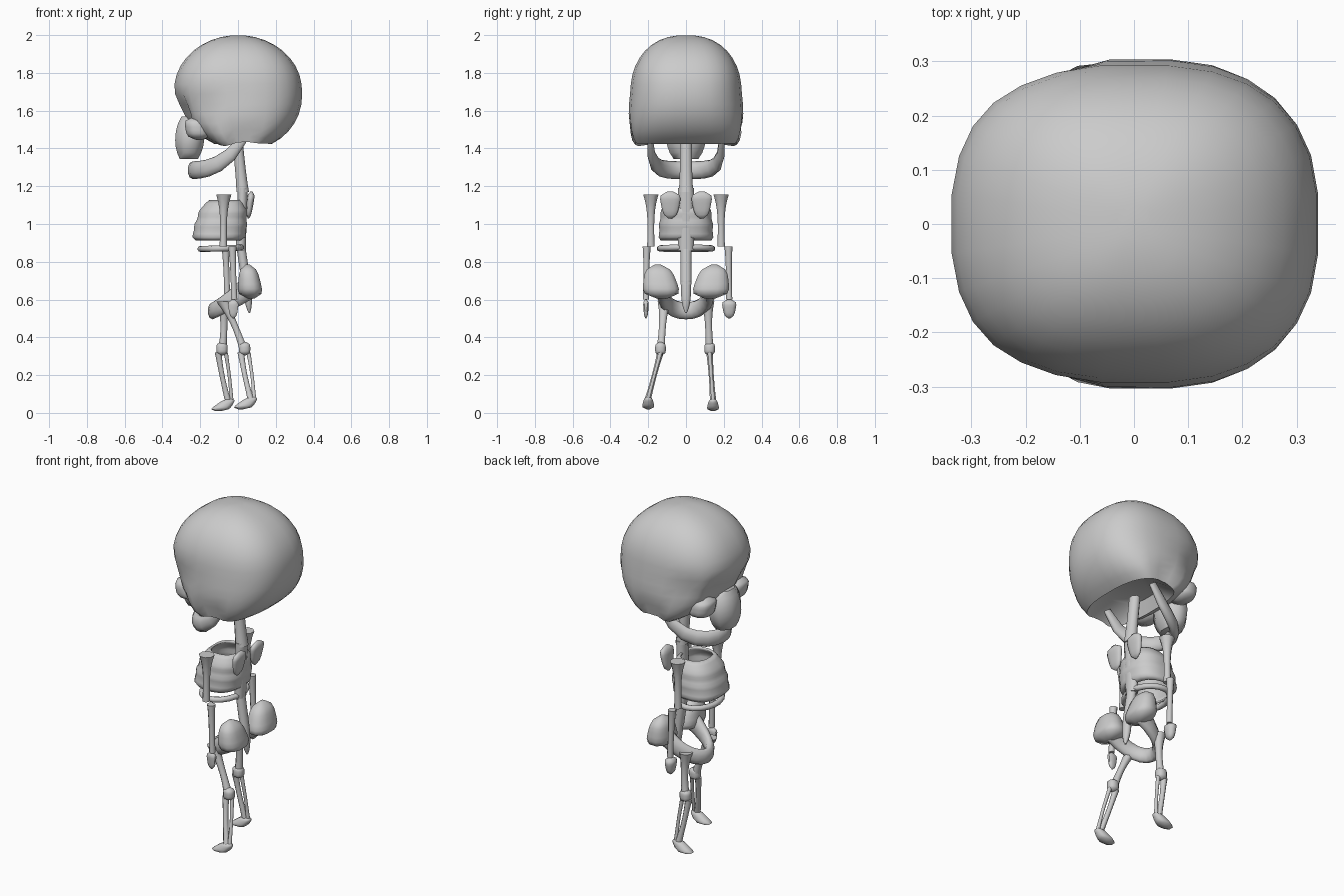
import bpy, bmesh, math
from mathutils import Vector

cube = bpy.data.objects.get("Cube")
if cube:
    bpy.data.objects.remove(cube, do_unlink=True)

grey = (.6, .6, .6, 1)
material = bpy.data.materials.new("bone grey")
material.use_nodes = True
material.diffuse_color = grey
material.node_tree.nodes["Principled BSDF"].inputs["Base Color"].default_value = grey


def steps(count, low, high):
    return [low + (high - low) * i / (count - 1) for i in range(count)]


def section(sides, power=2):
    """Superellipse points of unit size."""
    points = []
    for i in range(sides):
        angle = math.tau * (i + .5) / sides
        c, s = math.cos(angle), math.sin(angle)
        points.append((math.copysign(abs(c) ** (2 / power), c),
                       math.copysign(abs(s) ** (2 / power), s)))
    return points


def skin(name, loops, caps=True, closed=False):
    """Join loops of points into one smooth-shaded surface."""
    bm = bmesh.new()
    rings = [[bm.verts.new(point) for point in loop] for loop in loops]
    pairs = list(zip(rings, rings[1:]))
    if closed:
        pairs.append((rings[-1], rings[0]))
    for lower, upper in pairs:
        for i in range(len(lower)):
            bm.faces.new((lower[i - 1], lower[i], upper[i], upper[i - 1]))
    if caps and not closed:
        bm.faces.new(rings[0])
        bm.faces.new(rings[-1])
    bmesh.ops.recalc_face_normals(bm, faces=bm.faces)
    mesh = bpy.data.meshes.new(name)
    bm.to_mesh(mesh)
    bm.free()
    mesh.materials.append(material)
    part = bpy.data.objects.new(name, mesh)
    bpy.context.collection.objects.link(part)
    bpy.ops.object.select_all(action="DESELECT")
    part.select_set(True)
    bpy.context.view_layer.objects.active = part
    bpy.ops.object.shade_smooth_by_angle(angle=math.radians(60))
    return part


def stack(name, rings, sides=8, power=2, caps=True):
    """Level rings, each a centre with half sizes in x and y."""
    outline = section(sides, power)
    return skin(name, [[(centre[0] + u * depth, centre[1] + v * width, centre[2])
                        for u, v in outline] for centre, depth, width in rings], caps)


def bone(name, start, end, radius, head=0, foot=0, wide=1, bow=0):
    """Shaft between two points whose ends flare or taper."""
    rings = []
    for t in steps(8, 0, 1):
        size = radius * (1 + head * (1 - t) ** 4 + foot * t ** 4)
        middle = Vector(start).lerp(Vector(end), t) + Vector((bow * math.sin(math.pi * t), 0, 0))
        rings.append((middle, size, size * wide))
    return stack(name, rings)


def blob(name, centre, size, taper=0, lean=0, slant=0, sides=12):
    """Rounded block that can widen upwards and lean along x or y."""
    rings = []
    for h in steps(8, -1, 1):
        scale = max(.25, math.sqrt(1 - h ** 4)) * (1 + taper * h)
        middle = Vector(centre) + Vector((lean * h, slant * h, size[2] * h))
        rings.append((middle, size[0] * scale, size[1] * scale))
    return stack(name, rings, sides, 2.5)


def arch(name, centre, depth, width, rise, curve, thick, tall, thin=0, ring=False):
    """Curved bar round the front, rising and thinning towards its ends."""
    count, turn = (20, math.pi) if ring else (13, math.pi / 2)
    loops = []
    for a in steps(count, -1, 1)[:count - ring]:
        c, s = math.cos(a * turn), math.sin(a * turn)
        point = Vector((-depth * c, width * s, rise * abs(a) ** curve)) + Vector(centre)
        along = Vector((depth * s * turn, width * c * turn,
                        math.copysign(rise * curve * abs(a) ** (curve - 1), a)))
        side = along.cross(Vector((0, 0, 1))).normalized()
        up = side.cross(along).normalized()
        slim = 1 - thin * a ** 4
        loops.append([point + side * u * thick * slim + up * v * tall * slim
                      for u, v in section(10)])
    return skin(name, loops, closed=ring)


def dent(part, centre, push, radius):
    for vertex in part.data.vertices:
        distance = (vertex.co - Vector(centre)).length
        vertex.co += Vector(push) * math.exp(-(distance / radius) ** 2)


# Skull: domed top, full cheeks below, hollow base
rings = [((.03, 0, 1.5), .13, .15)]
for latitude in steps(16, -1.1, 1.48):
    h, reach = math.sin(latitude), math.cos(latitude)
    if h < 0:
        centre, width = (-.03 * h, 0, 1.71 + .32 * h), .295 * reach ** .2 * (1 - .14 * h)
    else:
        centre, width = (0, 0, 1.71 + .29 * h), .295 * reach ** .85
    rings.append((centre, .34 * reach, width))
skull = stack("skull", rings, sides=28, power=2.6)

# Upper and lower jaws
bone("upper_jaw", (-.26, 0, 1.345), (-.25, 0, 1.57), .088, head=-.4, foot=-.4, wide=1.35)
arch("lower_jaw", (.03, 0, 1.285), .27, .19, rise=.17, curve=4, thick=.027, tall=.047, thin=.5)

# Spine and tailbone
bone("neck", (-.005, 0, 1.46), (.025, 0, 1.17), .03, foot=.2, wide=1.15)
bone("upper_spine", (.025, 0, 1.19), (.015, 0, .86), .028, wide=1.6)
bone("lower_spine", (.015, 0, .88), (.045, 0, .68), .026, wide=1.2)
bone("tailbone", (.045, 0, .7), (.06, 0, .53), .024, foot=-.8, wide=1.2)

# Rib cage: open, faintly rippled shell that narrows towards the neck
rings = []
for t in steps(13, 0, 1):
    ripple = .003 * math.sin(t * 20)
    tuck = .03 * (1 - t) ** 12
    close = .04 * t ** 8
    rings.append(((-.105 + .035 * t, 0, .912 + .215 * t),
                  .15 - .03 * t + ripple - tuck - close,
                  .15 - .02 * t + ripple - tuck / 2 - close))
rib_cage = stack("rib_cage", rings, sides=20, power=2.5, caps=False)
shell = rib_cage.modifiers.new("thickness", "SOLIDIFY")
shell.thickness = .012
arch("lower_rib", (-.09, 0, .868), .11, .14, rise=.01, curve=2, thick=.016, tall=.016, ring=True)

# Front of the pelvis
arch("pubic_arch", (.04, 0, .54), .175, .125, rise=.11, curve=2, thick=.026, tall=.045, thin=-.3)

for side, s in (("left", -1), ("right", 1)):
    # Eye socket, temple and lower edge of the skull
    dent(skull, (-.31, s * .13, 1.6), (.045, 0, 0), .07)
    dent(skull, (.02, s * .3, 1.47), (0, -s * .03, .02), .07)
    dent(skull, (-.09, s * .28, 1.44), (0, s * .01, -.02), .07)
    dent(skull, (-.19, s * .27, 1.62), (0, -s * .03, 0), .08)
    blob(side + "_cheekbone", (-.215, s * .15, 1.505), (.065, .075, .06), lean=-.01)

    blob(side + "_shoulder_blade", (.063, s * .083, 1.1), (.018, .05, .072), taper=.3, lean=.008)
    blob(side + "_hip_wing", (.06, s * .138, .695), (.06, .09, .09), taper=-.25, lean=-.008, slant=s * .012)

    # Arm
    shoulder = Vector((-.075, s * .186, 1.155))
    elbow = Vector((-.078, s * .186, .88))
    bone(side + "_upper_arm", shoulder, elbow, .018, head=1.4, foot=.2)
    if s > 0:
        forearm, palm = Vector((-.066, .225, .88)), .036
    else:
        forearm, palm = Vector((-.03, -.208, .88)), .014
    wrist = forearm + Vector((.01, s * .004, -.28))
    bone(side + "_forearm", forearm, wrist, .016, head=.45, foot=.1)
    blob(side + "_hand", wrist - Vector((.005, 0, .05)), (.026, palm, .05), taper=.3, sides=8)

    # Joints set mid-stride
    hip = Vector((-.08, s * .115, .59))
    if s > 0:
        knee, ankle = Vector((-.085, .125, .32)), Vector((-.045, .143, .07))
    else:
        knee, ankle = Vector((.035, -.135, .32)), Vector((.075, -.2, .08))
    bone(side + "_thigh", hip, knee, .018, head=1.1, foot=.5, bow=.008)
    blob(side + "_knee", knee + Vector((0, 0, .02)), (.032, .03, .035), sides=8)

    # Paired lower leg bones and wedge foot
    for part, offset, radius in (("shin", -.02, .014), ("calf_bone", .02, .009)):
        gap = Vector((offset, 0, 0))
        bone(f"{side}_{part}", knee + gap, ankle + gap / 2, radius, head=.4, foot=.3, bow=offset / 5)
    blob(side + "_foot", ankle - Vector((.027, 0, .027)), (.046, .03, .034), taper=-.3, lean=.034, sides=8)
